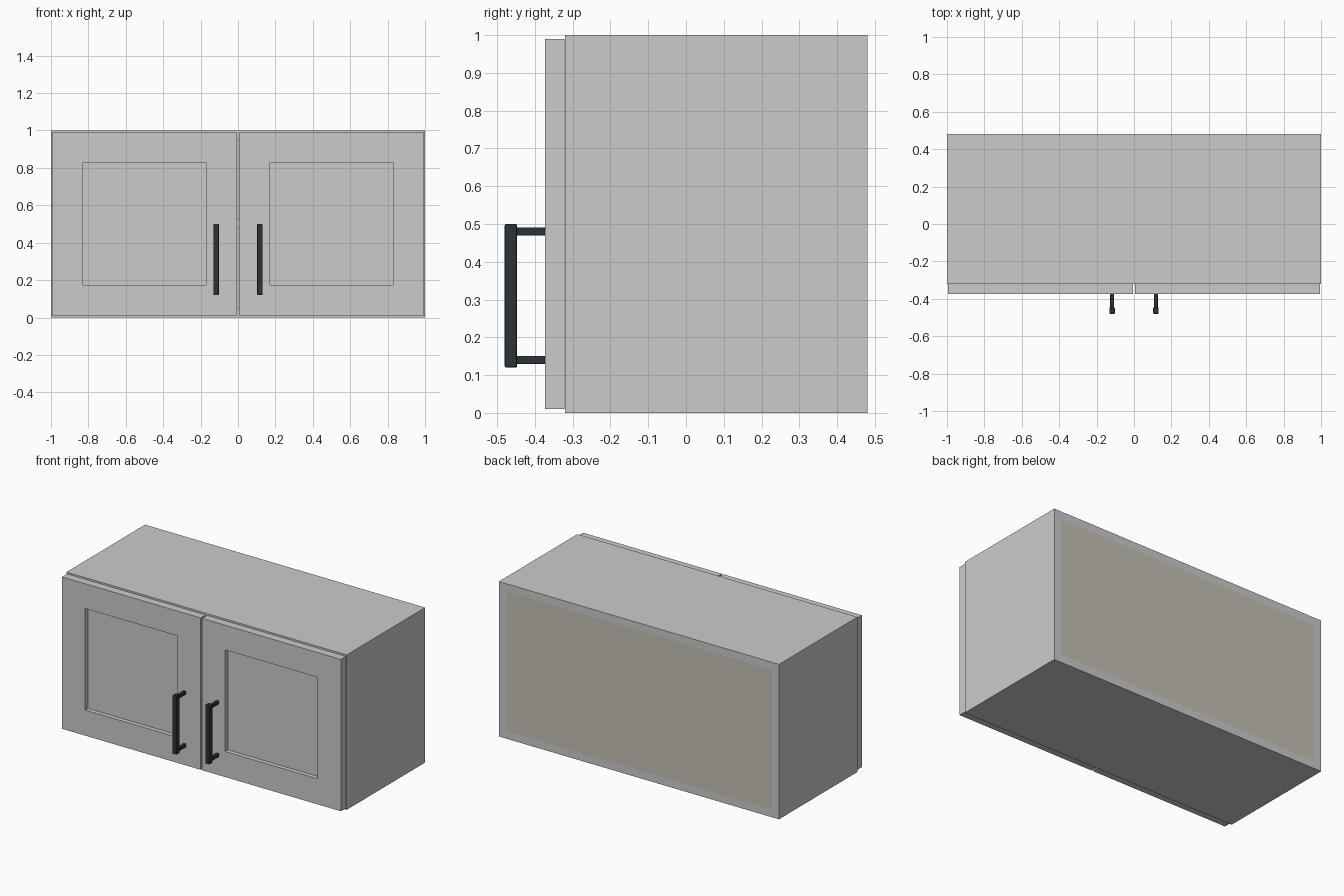
import bpy

if "Cube" in bpy.data.objects:
    bpy.data.objects.remove(bpy.data.objects["Cube"])


def material(name, rgb):
    m = bpy.data.materials.new(name)
    m.diffuse_color = (*rgb, 1)
    m.use_nodes = True
    m.node_tree.nodes["Principled BSDF"].inputs["Base Color"].default_value = m.diffuse_color
    return m


black = material("black_metal", (0.025, 0.032, 0.038))
beige = material("backing_beige", (0.56, 0.53, 0.46))
T = 0.05                      # carcass board thickness
BACK, FACE, FRONT = 0.48, -0.32, -0.373


def box(name, x, y, z, mat=None, bevel=0):
    """Box from (min, max) pairs on each axis."""
    bpy.ops.mesh.primitive_cube_add(
        size=1, location=[(a + b) / 2 for a, b in (x, y, z)])
    o = bpy.context.object
    o.name = name
    o.scale = [abs(b - a) for a, b in (x, y, z)]
    bpy.ops.object.transform_apply(location=False, rotation=False, scale=True)
    if mat:
        o.data.materials.append(mat)
    if bevel:
        b = o.modifiers.new("Bevel", 'BEVEL')
        b.width = bevel
        b.segments = 2
    return o


# Carcass: top, bottom, shelf and inset back between the sides
inner = (-1 + T, 1 - T)
box("top_board", inner, (FACE, BACK), (1 - T, 1))
box("bottom_board", inner, (FACE, BACK), (0, T))
box("shelf", inner, (FACE + 0.02, BACK - 0.025), (0.478, 0.525))
box("back_panel", inner, (BACK - 0.025, BACK), (T, 1 - T), beige)

for side, s in (("left", -1), ("right", 1)):
    def span(a, b):
        return tuple(sorted((s * a, s * b)))

    box(side + "_side_board", span(1 - T, 1), (FACE, BACK), (0, 1))

    # Framed door with recessed centre panel
    door = (FRONT, FACE - 0.002)
    box(side + "_door_outer_stile", span(0.83, 0.995), door, (0.01, 0.99))
    box(side + "_door_inner_stile", span(0.005, 0.17), door, (0.01, 0.99))
    box(side + "_door_top_rail", span(0.17, 0.83), door, (0.83, 0.99))
    box(side + "_door_bottom_rail", span(0.17, 0.83), door, (0.01, 0.175))
    box(side + "_door_panel", span(0.17, 0.83), (-0.345, -0.328), (0.175, 0.83))

    # Bar handle on two posts
    box(side + "_handle_bar", span(0.102, 0.132), (-0.48, -0.447),
        (0.12, 0.5), black, 0.004)
    for end, z in (("lower", 0.14), ("upper", 0.48)):
        box(f"{side}_handle_{end}_post", span(0.107, 0.127), (-0.455, FRONT),
            (z - 0.011, z + 0.011), black, 0.003)
